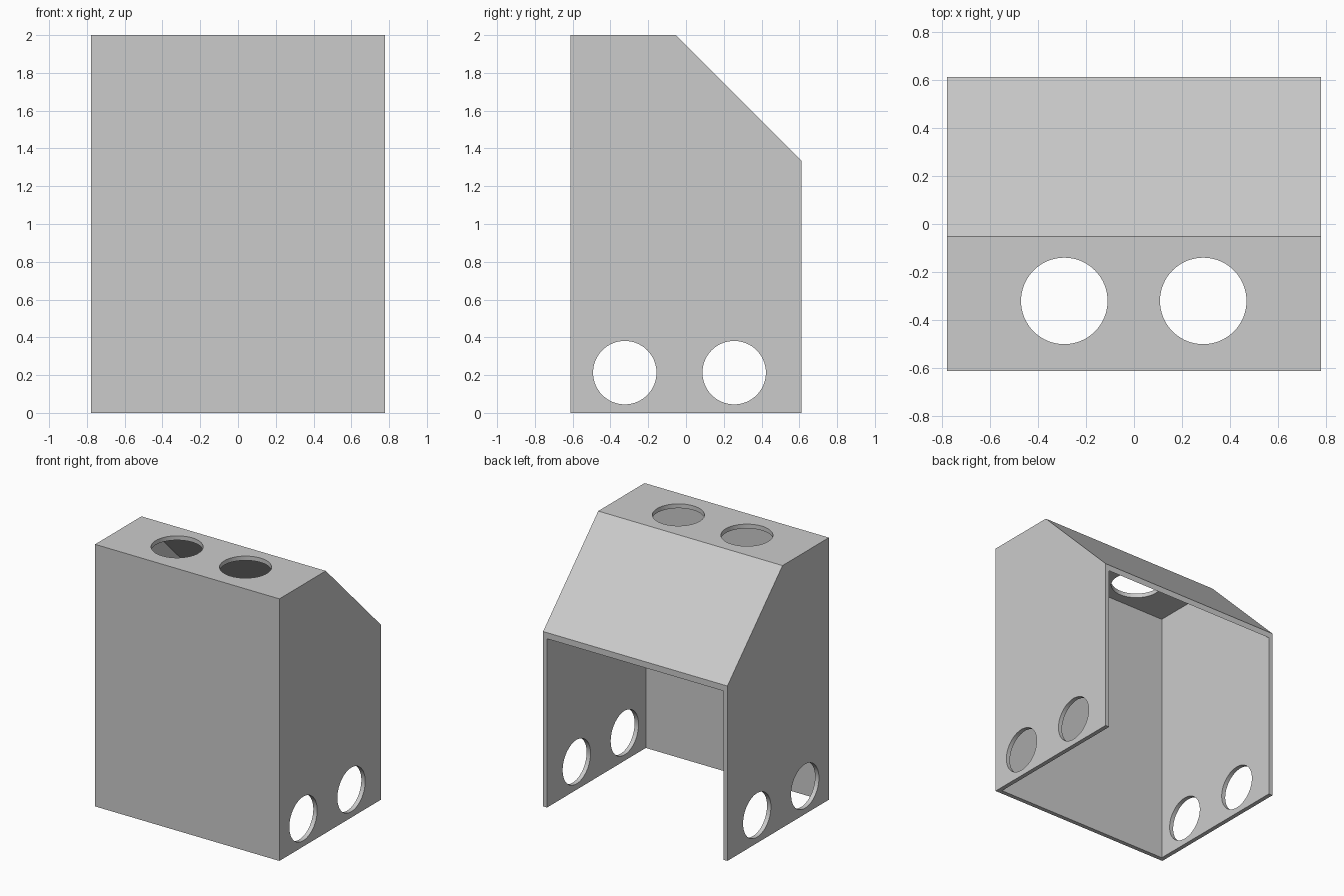
import bpy, bmesh, math
from mathutils import Matrix

cube = bpy.data.objects.get("Cube")
if cube:
    bpy.data.objects.remove(cube)

HALF_W, HALF_D, HEIGHT = 0.778, 0.612, 2.0
RIDGE_Y, BACK_Z = -0.053, 1.335
WALL = 0.033

grey = bpy.data.materials.new("light grey")
grey.use_nodes = True
colour = (0.6, 0.6, 0.6, 1)
grey.diffuse_color = colour
grey.node_tree.nodes["Principled BSDF"].inputs["Base Color"].default_value = colour


def add_object(name, bm):
    bmesh.ops.recalc_face_normals(bm, faces=bm.faces)
    mesh = bpy.data.meshes.new(name)
    bm.to_mesh(mesh)
    bm.free()
    mesh.materials.append(grey)
    obj = bpy.data.objects.new(name, mesh)
    bpy.context.collection.objects.link(obj)
    return obj


def prism(name, profile, half_width):
    """Side profile in (y, z), extruded across x."""
    bm = bmesh.new()
    face = bm.faces.new([bm.verts.new((-half_width, y, z)) for y, z in profile])
    side = bmesh.ops.extrude_face_region(bm, geom=[face])
    verts = [g for g in side["geom"] if isinstance(g, bmesh.types.BMVert)]
    bmesh.ops.translate(bm, verts=verts, vec=(2 * half_width, 0, 0))
    return add_object(name, bm)


def cylinder(name, centre, radius, depth, axis):
    bm = bmesh.new()
    turn = Matrix.Rotation(math.pi / 2, 4, "Y") if axis == "X" else Matrix()
    bmesh.ops.create_cone(bm, cap_ends=True, segments=64, radius1=radius, radius2=radius,
                          depth=depth, matrix=Matrix.Translation(centre) @ turn)
    return add_object(name, bm)


# Outer housing block with sloped rear roof
housing = prism("housing", [(-HALF_D, 0), (HALF_D, 0), (HALF_D, BACK_Z),
                            (RIDGE_Y, HEIGHT), (-HALF_D, HEIGHT)], HALF_W)

# Hollow interior, open at the back and the bottom
slope = RIDGE_Y + HEIGHT - WALL * math.sqrt(2)
inner_top, past_back = HEIGHT - WALL, HALF_D + 0.1
cutters = [prism("interior_cutter",
                 [(WALL - HALF_D, -0.1), (past_back, -0.1), (past_back, slope - past_back),
                  (slope - inner_top, inner_top), (WALL - HALF_D, inner_top)],
                 HALF_W - WALL)]

# Paired round holes through both side walls and through the top
for y in (-0.324, 0.255):
    cutters.append(cylinder("side_hole_cutter", (0, y, 0.213), 0.168, 2, "X"))
for x in (-0.29, 0.288):
    cutters.append(cylinder("top_hole_cutter", (x, -0.32, HEIGHT), 0.18, 0.3, "Z"))

# Cut, then bake the result into the housing mesh
for cutter in cutters:
    cutter.hide_render = True
    mod = housing.modifiers.new(cutter.name, "BOOLEAN")
    mod.operation, mod.solver, mod.object = "DIFFERENCE", "EXACT", cutter
bpy.context.view_layer.update()
baked = bpy.data.meshes.new_from_object(
    housing.evaluated_get(bpy.context.evaluated_depsgraph_get()))
housing.modifiers.clear()
housing.data = baked
for cutter in cutters:
    bpy.data.objects.remove(cutter)

# Smooth hole walls, sharp panel edges
bpy.context.view_layer.objects.active = housing
housing.select_set(True)
bpy.ops.object.shade_smooth_by_angle(angle=math.radians(30))
